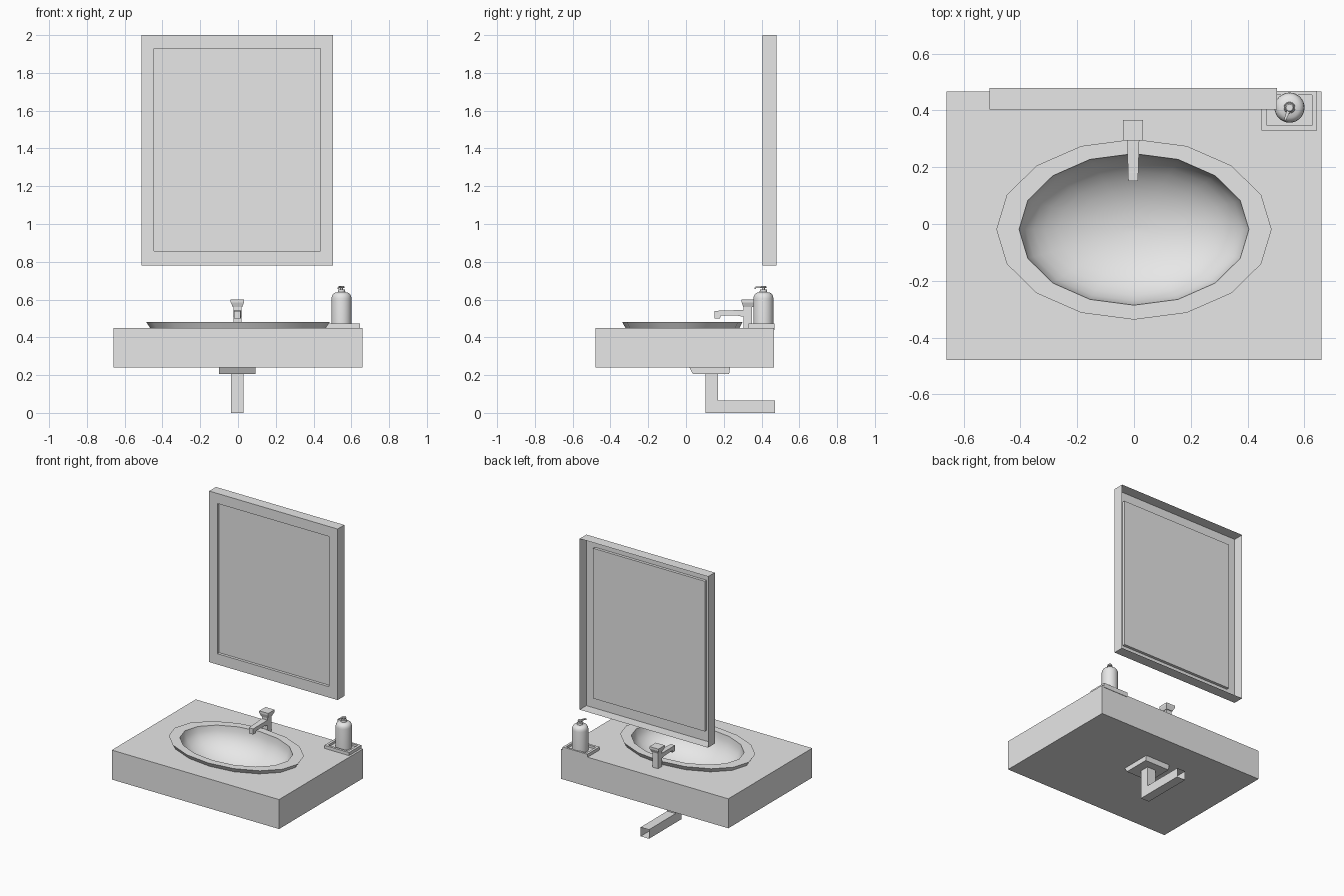
import bpy, bmesh, math
from mathutils import Vector

cube = bpy.data.objects.get("Cube")
if cube:
    bpy.data.objects.remove(cube, do_unlink=True)

grey = bpy.data.materials.new("light_grey")
grey.use_nodes = True
grey.diffuse_color = (0.8, 0.8, 0.8, 1)
grey.node_tree.nodes["Principled BSDF"].inputs["Base Color"].default_value = (0.8, 0.8, 0.8, 1)


def flat_rect(x0, x1, y0, y1, z):
    """Horizontal rectangle, counter-clockwise from above."""
    return [(x0, y0, z), (x1, y0, z), (x1, y1, z), (x0, y1, z)]


def front_rect(x0, x1, z0, z1, y):
    """Upright rectangle, counter-clockwise from the front."""
    return [(x0, y, z0), (x1, y, z0), (x1, y, z1), (x0, y, z1)]


def ellipse(cx, cy, rx, ry, z, sides):
    steps = [2 * math.pi * i / sides for i in range(sides)]
    return [(cx + rx * math.cos(a), cy + ry * math.sin(a), z) for a in steps]


def loft(name, rings, start=True, end=True, smooth=False, hole=None):
    """Skin successive rings; an optional hole is cut in the last cap."""
    bm = bmesh.new()
    loops = [[bm.verts.new(p) for p in ring] for ring in rings]
    for a, b in zip(loops, loops[1:]):
        n = len(a)
        for i in range(n):
            j = (i + 1) % n
            bm.faces.new((a[i], a[j], b[j], b[i]))
    if start:
        bm.faces.new(loops[0][::-1])
    if hole:
        inner = [bm.verts.new(p) for p in hole]
        edges = []
        for loop in (loops[-1], inner):
            for i, v in enumerate(loop):
                w = loop[(i + 1) % len(loop)]
                edges.append(bm.edges.get((v, w)) or bm.edges.new((v, w)))
        bmesh.ops.triangle_fill(bm, edges=edges, use_beauty=True, normal=Vector((0, 0, 1)))
    elif end:
        bm.faces.new(loops[-1])
    mesh = bpy.data.meshes.new(name)
    bm.to_mesh(mesh)
    bm.free()
    mesh.materials.append(grey)
    obj = bpy.data.objects.new(name, mesh)
    bpy.context.collection.objects.link(obj)
    if smooth:
        bpy.ops.object.select_all(action='DESELECT')
        obj.select_set(True)
        bpy.context.view_layer.objects.active = obj
        bpy.ops.object.shade_smooth_by_angle(angle=math.radians(40))
    return obj


# Countertop, open above the basin
BASIN_Y = -0.019
loft("countertop",
     [flat_rect(-0.66, 0.66, -0.48, 0.466, z) for z in (0.24, 0.45)],
     hole=ellipse(0, BASIN_Y, 0.45, 0.29, 0.45, 16))

# Basin: flared rim, flat lip and rounded bowl
basin = [ellipse(0, BASIN_Y, 0.465, 0.302, 0.45, 16),
         ellipse(0, BASIN_Y, 0.485, 0.318, 0.48, 16)]
for i in range(10):
    t = math.radians(88) * i / 9
    basin.append(ellipse(0, BASIN_Y, 0.405 * math.cos(t), 0.267 * math.cos(t),
                         0.48 - 0.21 * math.sin(t), 16))
loft("basin", basin, start=False, smooth=True)

# Mirror: hollow frame, open at the back, with a sunken pane
loft("mirror_frame",
     [front_rect(-0.51, 0.503, 0.78, 2.0, 0.48),
      front_rect(-0.51, 0.503, 0.78, 2.0, 0.404),
      front_rect(-0.445, 0.436, 0.857, 1.928, 0.404),
      front_rect(-0.445, 0.436, 0.857, 1.928, 0.424)], start=False)

# Faucet
loft("faucet_column", [flat_rect(-0.024, 0.018, 0.305, 0.35, z) for z in (0.45, 0.56)])
loft("faucet_handle",
     [flat_rect(-0.027, 0.022, 0.303, 0.355, 0.56),
      flat_rect(-0.039, 0.032, 0.295, 0.366, 0.585),
      flat_rect(-0.039, 0.032, 0.295, 0.366, 0.6)])
loft("faucet_spout",
     [front_rect(-0.025, 0.019, 0.508, 0.545, 0.31),
      front_rect(-0.024, 0.018, 0.515, 0.544, 0.27),
      front_rect(-0.021, 0.015, 0.515, 0.541, 0.185),
      front_rect(-0.021, 0.015, 0.5, 0.541, 0.18),
      front_rect(-0.02, 0.014, 0.5, 0.54, 0.151)])

# Drain collar and bent waste pipe, open at the wall end
loft("drain_collar",
     [flat_rect(-0.1, 0.092, 0.037, 0.228, 0.205),
      flat_rect(-0.1, 0.092, 0.018, 0.234, 0.24)])
left, right = -0.037, 0.029
elbow = [(left, 0.104, 0), (right, 0.104, 0), (right, 0.17, 0.065), (left, 0.17, 0.065)]
loft("waste_pipe",
     [front_rect(left, right, 0, 0.065, 0.47),
      elbow,
      [(x, y, 0.206) for x, y, z in elbow]], start=False)

# Soap tray with a shallow recess
loft("soap_tray",
     [flat_rect(0.45, 0.645, 0.33, 0.469, 0.44),
      flat_rect(0.45, 0.645, 0.33, 0.469, 0.472),
      flat_rect(0.468, 0.627, 0.347, 0.455, 0.472),
      flat_rect(0.468, 0.627, 0.347, 0.455, 0.456)])

# Soap dispenser: turned bottle and pump
BX, BY = 0.548, 0.41


def turned(name, profile):
    loft(name, [ellipse(BX, BY, r, r, z, 32) for r, z in profile], smooth=True)


turned("soap_bottle", [(0.053, 0.456), (0.053, 0.605), (0.051, 0.618), (0.045, 0.629),
                       (0.035, 0.636), (0.02, 0.639), (0.019, 0.653)])
turned("pump_stem", [(0.007, 0.65), (0.007, 0.662)])
turned("pump_head", [(0.015, 0.66), (0.016, 0.667), (0.012, 0.671)])
nozzle = loft("pump_nozzle",
              [front_rect(-0.007, 0.007, 0.661, 0.67, 0),
               front_rect(-0.004, 0.004, 0.661, 0.668, -0.042),
               front_rect(-0.004, 0.004, 0.655, 0.664, -0.049)])
nozzle.location = (BX, BY, 0)
nozzle.rotation_euler.z = math.radians(-20)
